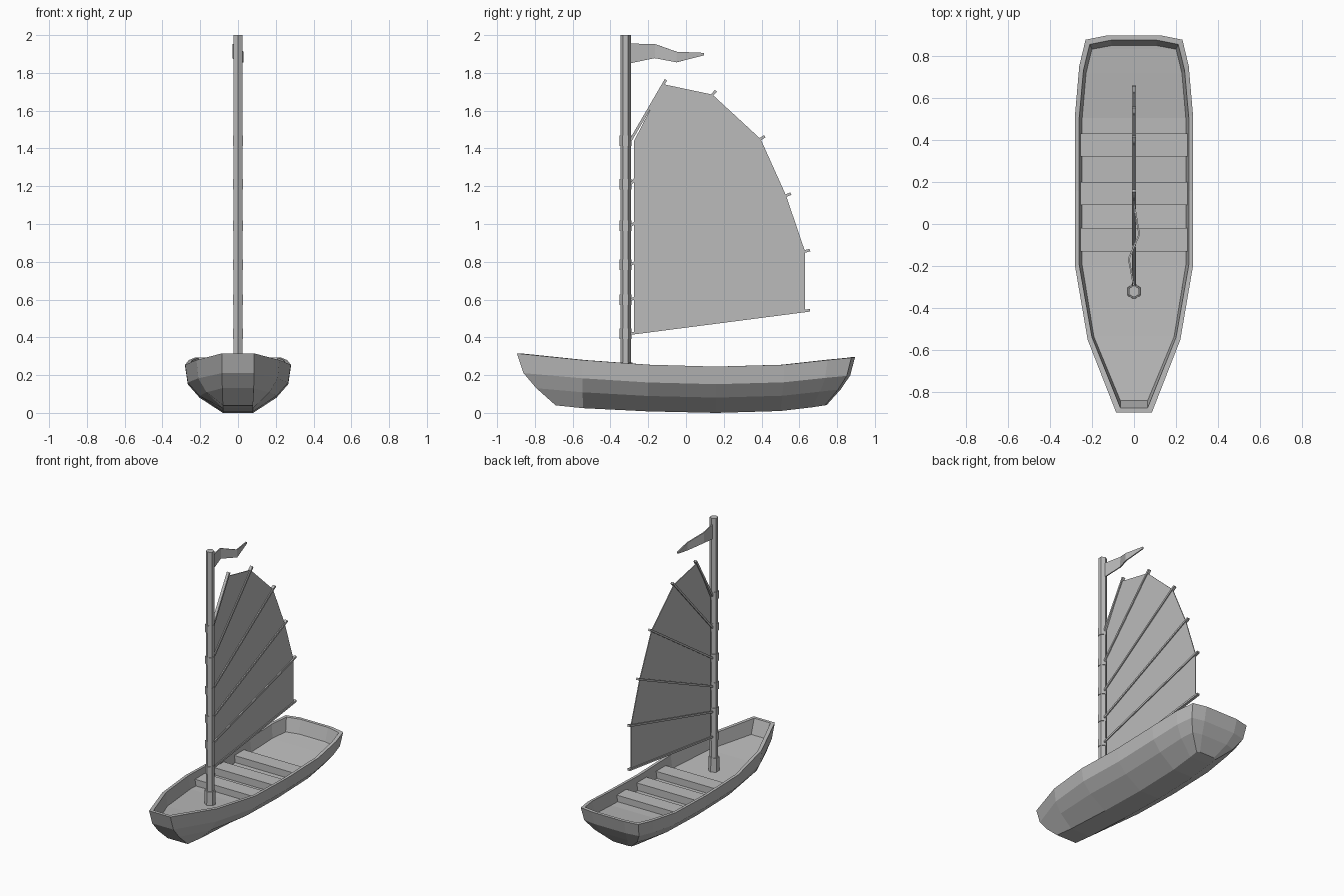
import bpy, bmesh, math
from mathutils import Vector, Matrix

cube = bpy.data.objects.get("Cube")
if cube:
    bpy.data.objects.remove(cube, do_unlink=True)

grey = bpy.data.materials.new("plain grey")
grey.use_nodes = True
grey.diffuse_color = (0.5, 0.5, 0.5, 1)
grey.node_tree.nodes["Principled BSDF"].inputs["Base Color"].default_value = (0.5, 0.5, 0.5, 1)


def finish(name, bm):
    bmesh.ops.recalc_face_normals(bm, faces=bm.faces)
    mesh = bpy.data.meshes.new(name)
    bm.to_mesh(mesh)
    bm.free()
    mesh.materials.append(grey)
    obj = bpy.data.objects.new(name, mesh)
    bpy.context.collection.objects.link(obj)
    return obj


def hex_post(name, y, z0, z1, r0, r1):
    """Six-sided post with its corners pointing fore and aft."""
    bm = bmesh.new()
    place = Matrix.Translation((0, y, (z0 + z1) / 2)) @ Matrix.Rotation(math.pi / 2, 4, 'Z')
    bmesh.ops.create_cone(bm, cap_ends=True, segments=6, radius1=r0, radius2=r1,
                          depth=z1 - z0, matrix=place)
    # make sure a corner lies on the y axis
    if not any(abs(v.co.x) < 1e-4 for v in bm.verts):
        bmesh.ops.rotate(bm, verts=bm.verts, cent=(0, y, 0),
                         matrix=Matrix.Rotation(math.pi / 6, 3, 'Z'))
    return finish(name, bm)


def box(name, centre, size, tilt=0.0):
    bm = bmesh.new()
    bmesh.ops.create_cube(bm, size=1, matrix=Matrix.Translation(centre)
                          @ Matrix.Rotation(tilt, 4, 'X') @ Matrix.Diagonal((*size, 1)))
    return finish(name, bm)


def thicken(obj, amount):
    mod = obj.modifiers.new("thickness", 'SOLIDIFY')
    mod.thickness = amount
    mod.offset = 0


# Hull stations: rim y, rim half width, rim z, keel y, keel half width, keel z
STATIONS = [(-0.895, 0.085, 0.315, -0.69, 0.08, 0.04),
            (-0.55, 0.22, 0.28, -0.545, 0.08, 0.025),
            (-0.20, 0.28, 0.255, -0.20, 0.08, 0.008),
            (0.16, 0.28, 0.245, 0.16, 0.08, 0.0),
            (0.52, 0.28, 0.255, 0.50, 0.08, 0.01),
            (0.75, 0.26, 0.28, 0.67, 0.08, 0.03),
            (0.875, 0.23, 0.292, 0.735, 0.08, 0.04),
            (0.895, 0.13, 0.295, 0.745, 0.06, 0.042)]
# Strake fractions from keel to rim: along y, across, up
ROWS = [(1, 1, 1), (0.83, 0.93, 0.62), (0.5, 0.62, 0.33), (0, 0, 0)]


def row_points(station, rows, inset=0.0, shrink=1.0):
    ty, tw, tz, ky, kw, kz = station
    side = [(kw + (tw - kw) * fw - inset, (ky + (ty - ky) * fy) * shrink, kz + (tz - kz) * fz)
            for fy, fw, fz in rows]
    return side + [(-x, y, z) for x, y, z in reversed(side)]


def loft(bm, sections):
    grid = [[bm.verts.new(p) for p in s] for s in sections]
    n = len(grid[0])
    for a, b in zip(grid, grid[1:]):
        for j in range(n - 1):
            bm.faces.new((a[j], a[j + 1], b[j + 1], b[j]))
    for end in (grid[0], grid[-1]):
        for j in range(n // 2 - 1):
            bm.faces.new((end[j], end[j + 1], end[n - 2 - j], end[n - 1 - j]))
    return grid


# Hull: outer shell, inner well and the rim joining them
bm = bmesh.new()
outer = loft(bm, [row_points(s, ROWS) for s in STATIONS])
inner = loft(bm, [row_points(s, ROWS[:2], 0.02, 0.975) for s in STATIONS])
for i in range(len(STATIONS) - 1):
    for k in (0, -1):
        bm.faces.new((outer[i][k], outer[i + 1][k], inner[i + 1][k], inner[i][k]))
for i in (0, -1):
    bm.faces.new((outer[i][0], outer[i][-1], inner[i][-1], inner[i][0]))
finish("hull", bm)

# Three cross benches
for i, y in enumerate((-0.075, 0.145, 0.375)):
    box(f"bench_{i + 1}", (0, y, 0.178), (0.515, 0.11, 0.056))

# Mast, its socket and the sail collars
MAST_Y = -0.32
hex_post("mast", MAST_Y, 0.16, 2.0, 0.028, 0.028)
hex_post("mast_socket", MAST_Y, 0.15, 0.268, 0.038, 0.036)
COLLARS = [0.42, 0.60, 0.785, 0.99, 1.21, 1.44]
for i, z in enumerate(COLLARS):
    hex_post(f"mast_collar_{i + 1}", MAST_Y, z - 0.028, z + 0.028, 0.032, 0.032)

# Sail sheet, one panel between each pair of battens
LEECH = [(0.63, 0.54), (0.63, 0.855), (0.53, 1.15), (0.395, 1.45), (0.14, 1.685), (-0.12, 1.74)]
bm = bmesh.new()
luff = [bm.verts.new((0, -0.275, z)) for z in COLLARS]
leech = [bm.verts.new((0, y, z)) for y, z in LEECH]
for i in range(len(COLLARS) - 1):
    bm.faces.new((luff[i], leech[i], leech[i + 1], luff[i + 1]))
thicken(finish("sail", bm), 0.006)

# Battens fanning out from the collars to just past the sail edge
for i, (z, tip) in enumerate(zip(COLLARS, LEECH)):
    start, end = Vector((0, -0.295, z)), Vector((0, *tip))
    run = end - start
    end += run.normalized() * 0.027
    mid = (start + end) / 2
    box(f"batten_{i + 1}", mid, (0.02, (end - start).length, 0.014), math.atan2(run.z, run.y))

# Waving pennant: x, y, top z, bottom z
PENNANT = [(0, -0.30, 1.955, 1.85), (-0.025, -0.165, 1.953, 1.878),
           (0.025, -0.05, 1.912, 1.856), (0.0, 0.095, 1.906, 1.893)]
bm = bmesh.new()
pairs = [(bm.verts.new((x, y, t)), bm.verts.new((x, y, b))) for x, y, t, b in PENNANT]
for (t0, b0), (t1, b1) in zip(pairs, pairs[1:]):
    bm.faces.new((t0, b0, b1, t1))
thicken(finish("pennant", bm), 0.008)
